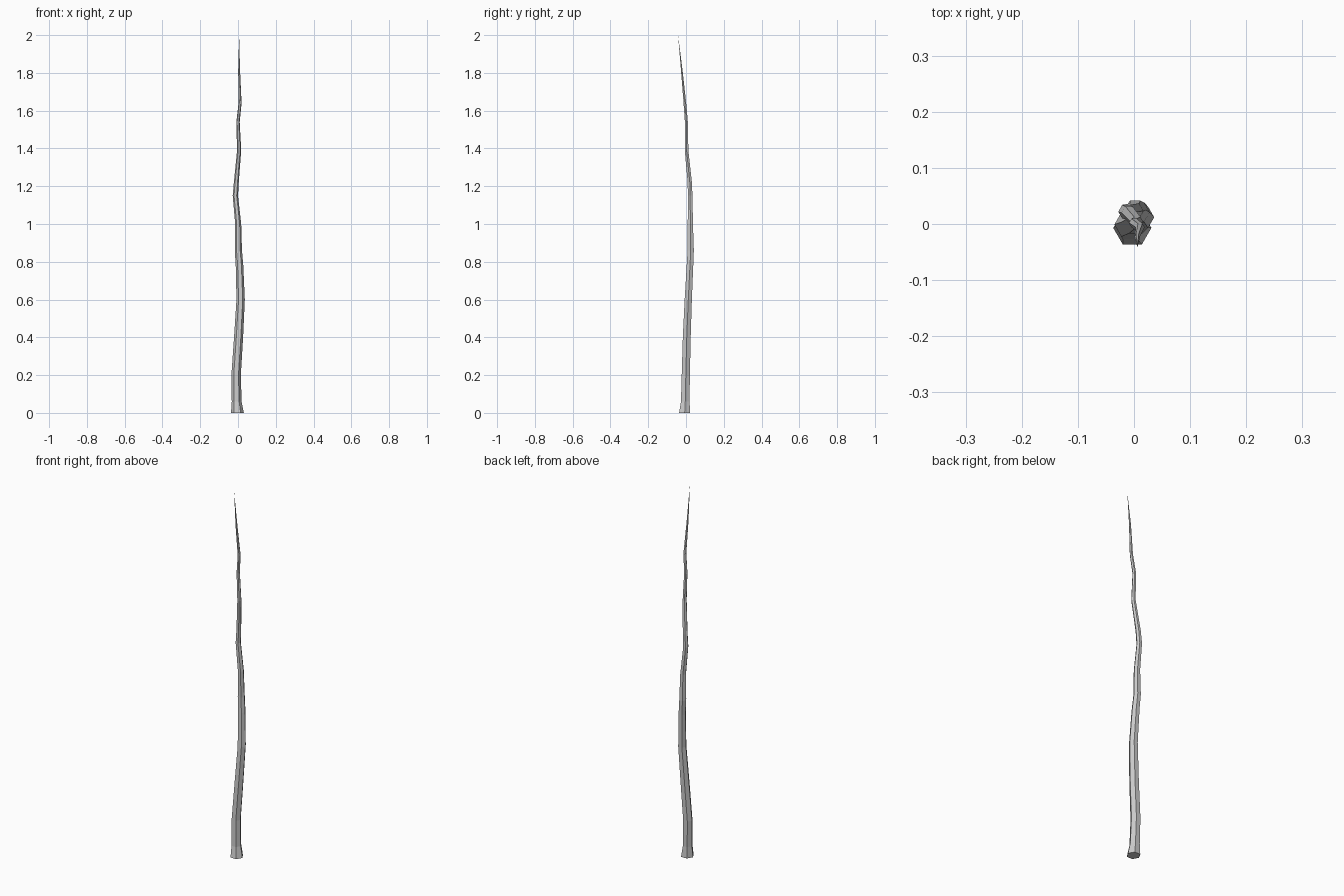
import bpy, bmesh, math

# Centre line and radius of the crooked, tapering branch: x, y, z, radius
RINGS = [
    (-0.003, -0.007, 0.00, 0.034), (-0.007, -0.004, 0.06, 0.026),
    (-0.010, -0.001, 0.20, 0.025), (0.003, 0.004, 0.40, 0.024),
    (0.014, 0.012, 0.60, 0.022), (0.008, 0.021, 0.78, 0.020),
    (0.002, 0.025, 0.86, 0.019), (0.001, 0.023, 1.00, 0.016),
    (-0.014, 0.022, 1.15, 0.014), (-0.009, 0.020, 1.22, 0.013),
    (0.006, 0.003, 1.39, 0.011), (0.000, 0.002, 1.54, 0.009),
    (0.011, -0.006, 1.64, 0.008), (0.006, -0.022, 1.81, 0.005),
]
TIP = (0.006, -0.042, 2.0)
SIDES = 6

bm = bmesh.new()
loops = []
for x, y, z, r in RINGS:
    loops.append([bm.verts.new((x + r * math.cos(math.tau * i / SIDES),
                                y + r * math.sin(math.tau * i / SIDES), z))
                  for i in range(SIDES)])

# Bark faces between neighbouring rings
for a, b in zip(loops, loops[1:]):
    for i in range(SIDES):
        j = (i + 1) % SIDES
        bm.faces.new((a[i], a[j], b[j], b[i]))

# Pointed tip and flat foot
tip = bm.verts.new(TIP)
for i in range(SIDES):
    bm.faces.new((loops[-1][i], loops[-1][(i + 1) % SIDES], tip))
bm.faces.new(loops[0][::-1])

mesh = bpy.data.meshes.new("branch")
bm.to_mesh(mesh)
bm.free()
bpy.context.collection.objects.link(bpy.data.objects.new("branch", mesh))
